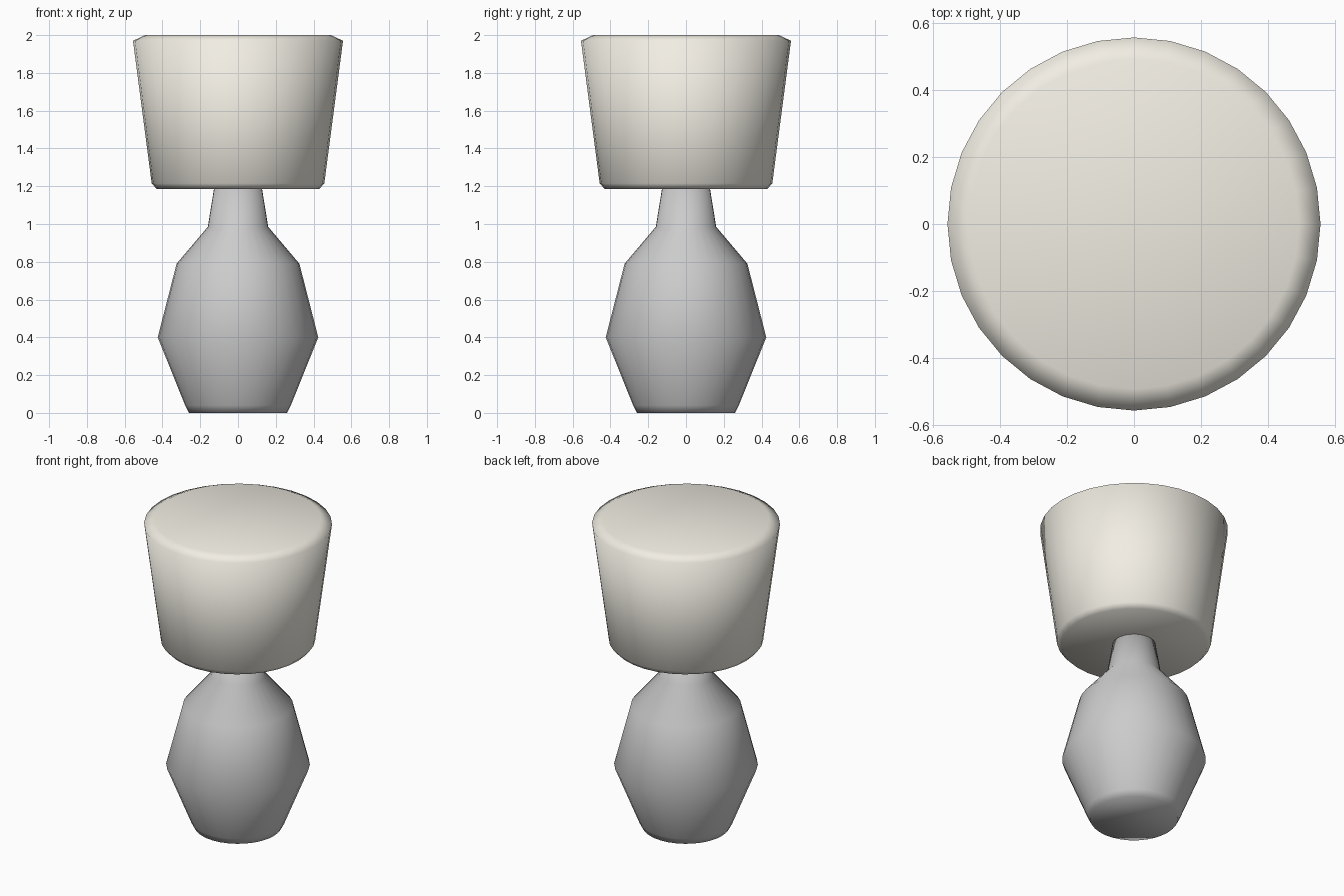
import bpy, bmesh
from math import cos, sin, tau

if "Cube" in bpy.data.objects:
    bpy.data.objects.remove(bpy.data.objects["Cube"])

SIDES = 32


def lathe(name, profile):
    """Closed solid turned around z from (radius, height) points, bottom to top."""
    bm = bmesh.new()
    rings = [[bm.verts.new((r * cos(tau * i / SIDES), r * sin(tau * i / SIDES), z))
              for i in range(SIDES)] for r, z in profile]
    for low, high in zip(rings, rings[1:]):
        for i in range(SIDES):
            j = (i + 1) % SIDES
            bm.faces.new((low[i], low[j], high[j], high[i]))
    bm.faces.new(rings[0][::-1])
    bm.faces.new(rings[-1])
    for f in bm.faces:
        f.smooth = True
    mesh = bpy.data.meshes.new(name)
    bm.to_mesh(mesh)
    bm.free()
    obj = bpy.data.objects.new(name, mesh)
    bpy.context.collection.objects.link(obj)
    return obj


# Vase-shaped body with narrow neck
lathe("lamp_base", [(0.26, 0.0), (0.28, 0.04), (0.425, 0.40), (0.325, 0.79),
                    (0.16, 0.985), (0.125, 1.20)])

# Tapered shade with chamfered rims
shade = lathe("lamp_shade", [(0.43, 1.185), (0.457, 1.215), (0.556, 1.97), (0.492, 2.0)])
cream = bpy.data.materials.new("cream_fabric")
cream.diffuse_color = (0.88, 0.85, 0.77, 1)
cream.use_nodes = True
cream.node_tree.nodes["Principled BSDF"].inputs["Base Color"].default_value = cream.diffuse_color
shade.data.materials.append(cream)
